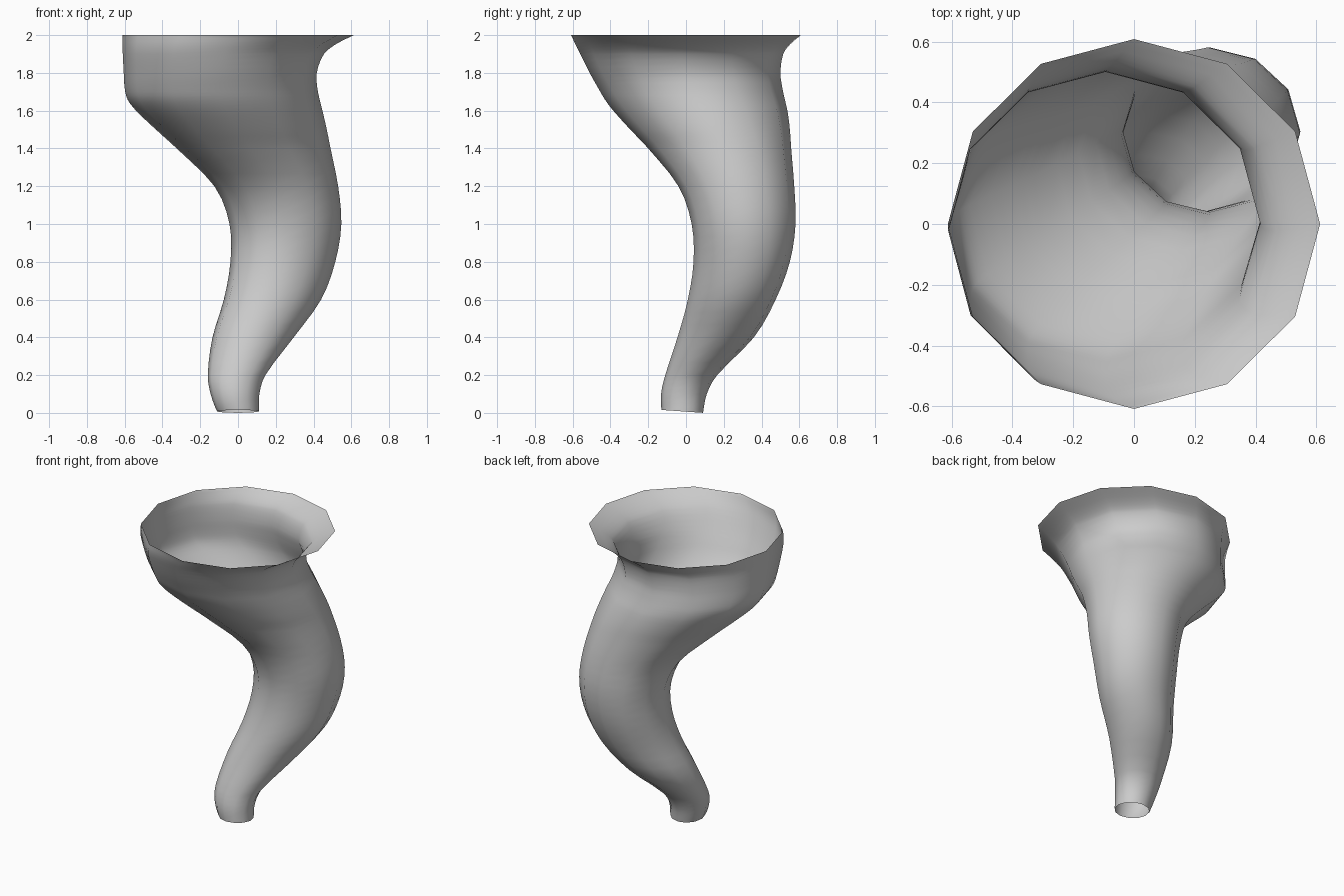
import bpy, bmesh, math

if "Cube" in bpy.data.objects:
    bpy.data.objects.remove(bpy.data.objects["Cube"])

SIDES = 12
STEPS = 3
# Horn sections: z, x min, x max, y min, y max, diagonal stretch
SECTIONS = [
    (0.00, -0.11, 0.11, -0.13, 0.09, 1.0),
    (0.10, -0.145, 0.113, -0.132, 0.11, 1.0),
    (0.20, -0.16, 0.145, -0.11, 0.165, 1.03),
    (0.40, -0.135, 0.295, -0.045, 0.36, 1.13),
    (0.60, -0.075, 0.44, 0.01, 0.475, 1.13),
    (0.80, -0.04, 0.515, 0.04, 0.55, 1.06),
    (1.00, -0.045, 0.547, 0.03, 0.58, 1.0),
    (1.20, -0.125, 0.53, -0.04, 0.573, 1.02),
    (1.40, -0.325, 0.49, -0.20, 0.557, 1.09),
    (1.50, -0.435, 0.47, -0.295, 0.55, 1.08),
    (1.60, -0.54, 0.447, -0.385, 0.537, 1.06),
    (1.66, -0.585, 0.432, -0.43, 0.523, 1.04),
    (1.72, -0.60, 0.42, -0.465, 0.51, 1.02),
    (1.80, -0.605, 0.417, -0.51, 0.50, 1.0),
    (1.90, -0.61, 0.455, -0.56, 0.515, 1.0),
    (1.95, -0.612, 0.515, -0.585, 0.55, 1.0),
    (2.00, -0.612, 0.612, -0.608, 0.608, 1.0),
]


def blend(i, t):
    """Smooth cubic between section i and i + 1, using z-based tangents."""
    last = len(SECTIONS) - 1
    p, q = SECTIONS[i], SECTIONS[i + 1]
    a, b = SECTIONS[max(i - 1, 0)], SECTIONS[min(i + 2, last)]
    h = q[0] - p[0]
    out = [p[0] + h * t]
    for k in range(1, 6):
        m0 = (q[k] - a[k]) / (q[0] - a[0]) * h
        m1 = (b[k] - p[k]) / (b[0] - p[0]) * h
        out.append((2*t**3 - 3*t**2 + 1) * p[k] + (t**3 - 2*t**2 + t) * m0
                   + (3*t**2 - 2*t**3) * q[k] + (t**3 - t**2) * m1)
    return out


def ring(bm, z, x0, x1, y0, y1, stretch):
    """Twelve-sided ring stretched along the x = y diagonal, fitted to its extents."""
    pts = []
    for j in range(SIDES):
        a = 2 * math.pi * j / SIDES
        u, v = math.cos(a), math.sin(a)
        push = (stretch - 1) * (u + v) / 2
        pts.append((u + push, v + push))
    size = max(p[0] for p in pts)
    verts = []
    for u, v in pts:
        x = (x0 + x1) / 2 + u / size * (x1 - x0) / 2
        y = (y0 + y1) / 2 + v / size * (y1 - y0) / 2
        # the small end is cut at a slight tilt
        lift = 0.008 - 0.07 * (y + 0.02) if z == 0 else 0
        verts.append(bm.verts.new((x, y, z + lift)))
    return verts


# Open, single-walled curved horn
bm = bmesh.new()
rows = [blend(i, s / STEPS) for i in range(len(SECTIONS) - 1) for s in range(STEPS)]
rows.append(SECTIONS[-1])
rings = [ring(bm, *r) for r in rows]
for lo, hi in zip(rings, rings[1:]):
    for j in range(SIDES):
        n = (j + 1) % SIDES
        bm.faces.new((lo[j], lo[n], hi[n], hi[j])).smooth = True

mesh = bpy.data.meshes.new("horn")
bm.to_mesh(mesh)
bm.free()
horn = bpy.data.objects.new("horn", mesh)
bpy.context.collection.objects.link(horn)
